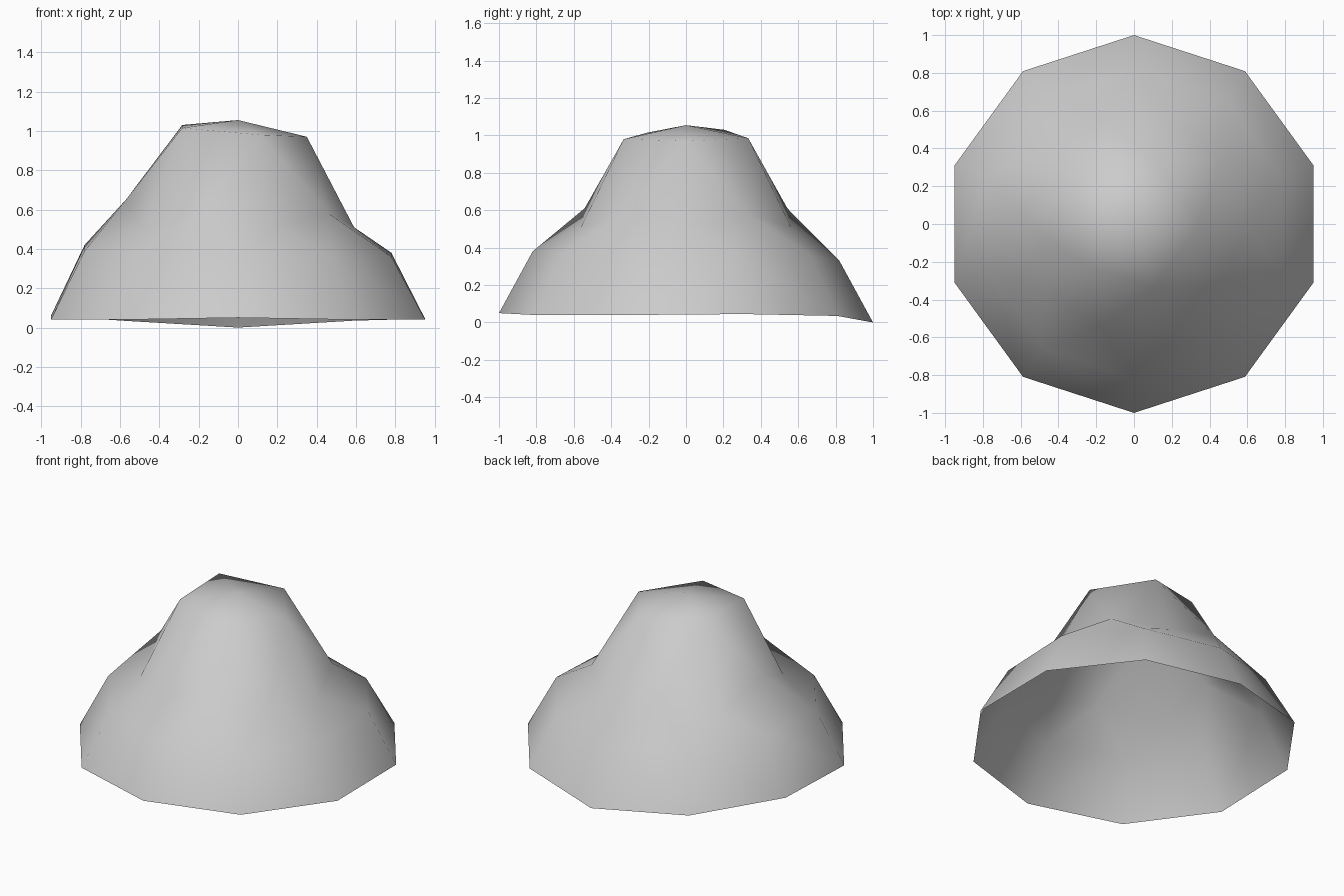
import bpy
import bmesh
from math import cos, sin, radians

cube = bpy.data.objects.get("Cube")
if cube:
    bpy.data.objects.remove(cube)

stone = bpy.data.materials.new("stone grey")
stone.use_nodes = True
grey = (0.6, 0.6, 0.6, 1)
stone.diffuse_color = grey
stone.node_tree.nodes["Principled BSDF"].inputs["Base Color"].default_value = grey

bm = bmesh.new()


def ring(radii, heights, start=0):
    """Ring of vertices, one per height, with radii taken in turn."""
    step = 360 / len(heights)
    verts = []
    for i, z in enumerate(heights):
        a = radians(start + i * step)
        r = radii[i % len(radii)]
        verts.append(bm.verts.new((r * cos(a), r * sin(a), z)))
    return verts


# Summit, crown, waist, shoulder and foot of the mound
summit = bm.verts.new((0, 0, 1.055))
crown = ring([0.35], [0.97, 0.985, 1.03, 1.015, 0.98])
waist = ring([0.59, 0.57],
             [0.51, 0.58, 0.51, 0.61, 0.5, 0.65, 0.5, 0.61, 0.51, 0.58])
shoulder = ring([0.82],
                [0.38, 0.36, 0.33, 0.36, 0.42, 0.39, 0.38, 0.38, 0.37, 0.36], 18)
foot = ring([1.0],
            [0.045, 0.035, 0, 0.035, 0.06, 0.04, 0.04, 0.05, 0.04, 0.04], 18)

# Cap and slopes down to the waist
for i in range(5):
    a, b = crown[i], crown[(i + 1) % 5]
    left, mid, right = waist[2 * i], waist[2 * i + 1], waist[(2 * i + 2) % 10]
    for face in ((summit, a, b), (a, left, mid), (a, mid, b), (b, mid, right)):
        bm.faces.new(face)

# Zigzag slope to the shoulder, then the skirt; the underside stays open
for i in range(10):
    n = (i + 1) % 10
    bm.faces.new((waist[i], shoulder[i], waist[n]))
    bm.faces.new((waist[i], shoulder[i - 1], shoulder[i]))
    bm.faces.new((shoulder[i], foot[i], foot[n], shoulder[n]))

for face in bm.faces:
    face.smooth = True

mesh = bpy.data.meshes.new("rock_mound")
bm.to_mesh(mesh)
bm.free()
mesh.materials.append(stone)
mound = bpy.data.objects.new("rock_mound", mesh)
bpy.context.collection.objects.link(mound)
